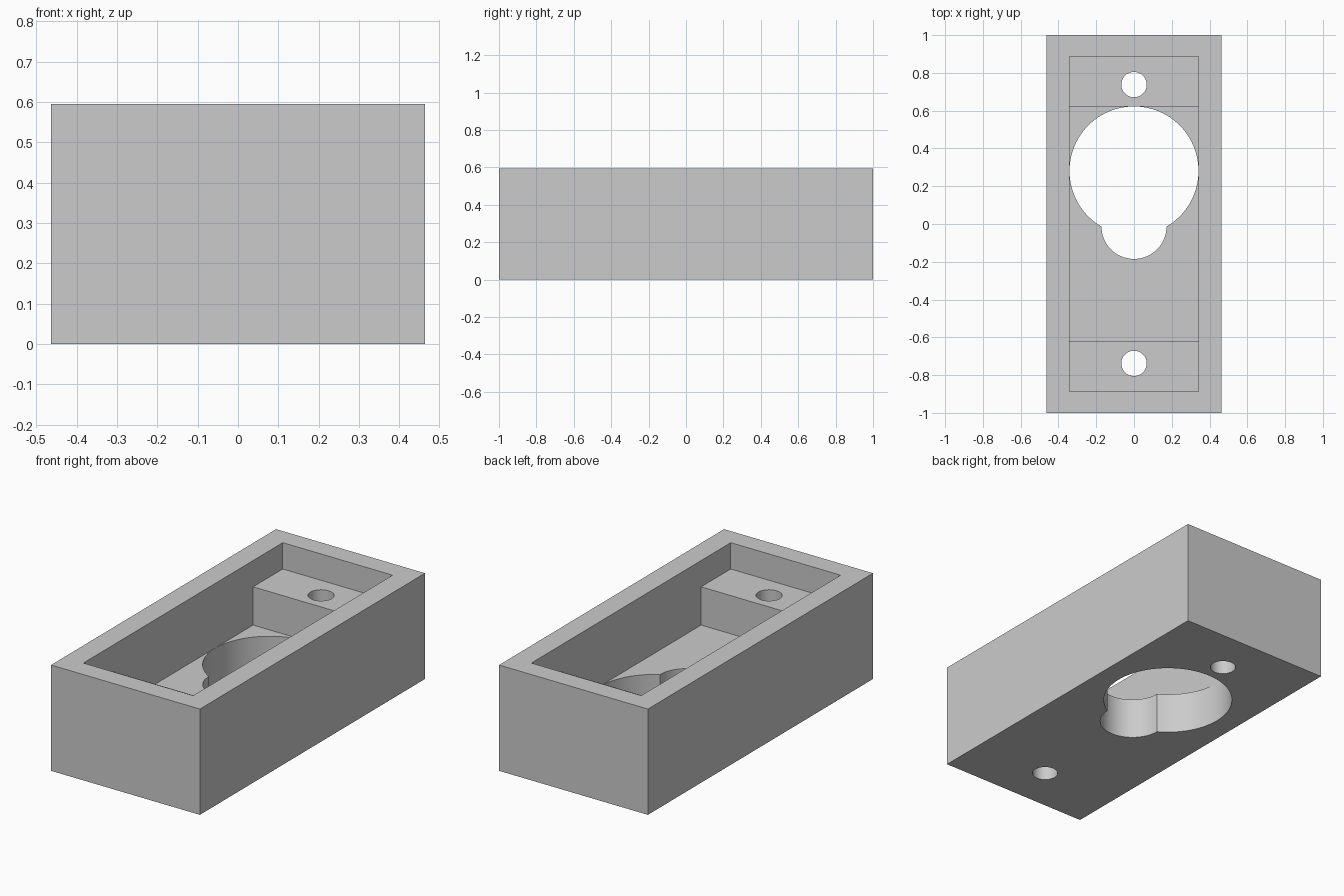
import bpy
import math

cube = bpy.data.objects.get("Cube")
if cube:
    bpy.data.objects.remove(cube, do_unlink=True)

HEIGHT = 0.595
LEDGE_Z = 0.447
FLOOR_Z = 0.232
POCKET_HALF_WIDTH = 0.342

grey = bpy.data.materials.new("plain grey")
grey.use_nodes = True
grey.diffuse_color = (0.6, 0.6, 0.6, 1)
grey.node_tree.nodes["Principled BSDF"].inputs["Base Color"].default_value = (0.6, 0.6, 0.6, 1)


def box(name, half_x, half_y, bottom, top):
    bpy.ops.mesh.primitive_cube_add(size=2, location=(0, 0, (bottom + top) / 2))
    obj = bpy.context.object
    obj.name = name
    obj.scale = (half_x, half_y, (top - bottom) / 2)
    bpy.ops.object.transform_apply(location=True, rotation=False, scale=True)
    obj.data.materials.append(grey)
    return obj


def cylinder(name, y, radius, top):
    bpy.ops.mesh.primitive_cylinder_add(vertices=96, radius=radius, depth=top + 0.1,
                                        location=(0, y, (top - 0.1) / 2))
    obj = bpy.context.object
    obj.name = name
    obj.data.materials.append(grey)
    return obj


# Solid block that becomes the tray
housing = box("housing", 0.463, 1.0, 0, HEIGHT)

# Shallow recess leaves the ledges, deep recess leaves the floor
cutters = [
    box("upper_recess_cutter", POCKET_HALF_WIDTH, 0.886, LEDGE_Z, HEIGHT + 0.1),
    box("lower_recess_cutter", POCKET_HALF_WIDTH, 0.623, FLOOR_Z, HEIGHT + 0.05),
    # Keyhole opening through the floor
    cylinder("large_opening_cutter", 0.281, POCKET_HALF_WIDTH - 0.0005, FLOOR_Z + 0.08),
    cylinder("small_opening_cutter", -0.013, 0.172, FLOOR_Z + 0.06),
]
# Screw holes through both ledges
for name, y in (("front", -0.738), ("back", 0.738)):
    cutters.append(cylinder(name + "_screw_hole_cutter", y, 0.067, LEDGE_Z + 0.07))

bpy.ops.object.select_all(action="DESELECT")
housing.select_set(True)
bpy.context.view_layer.objects.active = housing
for cutter in cutters:
    cutter.hide_render = True
    cut = housing.modifiers.new(cutter.name, "BOOLEAN")
    cut.operation = "DIFFERENCE"
    cut.solver = "EXACT"
    cut.object = cutter
    bpy.ops.object.modifier_apply(modifier=cut.name)
    bpy.data.objects.remove(cutter, do_unlink=True)

# Round walls smooth, edges crisp
bpy.ops.object.shade_smooth_by_angle(angle=math.radians(30))
